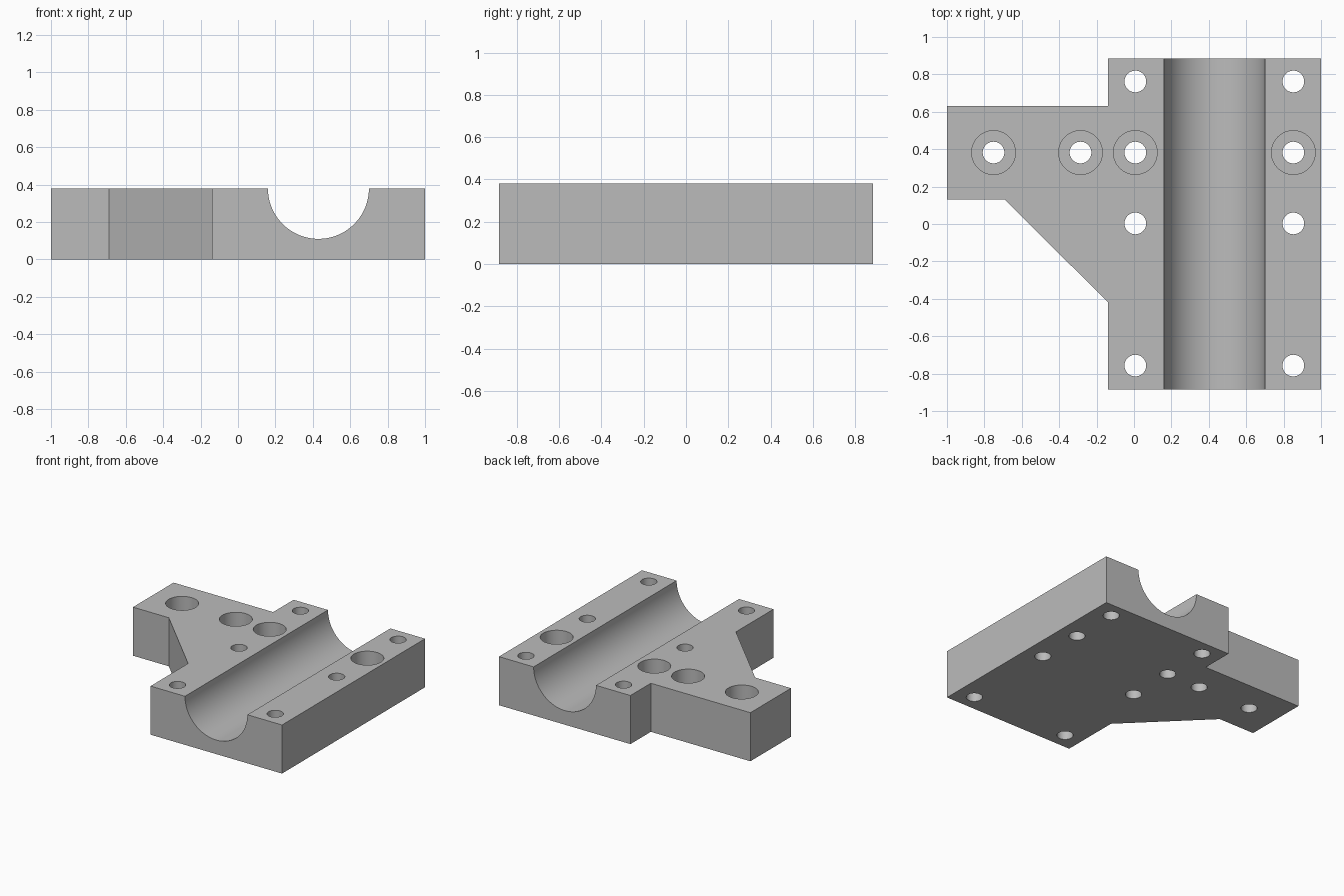
import bpy
import bmesh
from math import radians
from mathutils import Matrix

old = bpy.data.objects.get("Cube")
if old:
    bpy.data.objects.remove(old, do_unlink=True)

HEIGHT = 0.38
HALF_LENGTH = 0.884
HOLE_R = 0.058
BORE_R = 0.117
BORE_DEPTH = 0.11
GROOVE_R = 0.27
GROOVE_X = 0.43

grey = bpy.data.materials.new("plain grey")
grey.use_nodes = True
colour = (0.5, 0.5, 0.5, 1)
grey.diffuse_color = colour
grey.node_tree.nodes["Principled BSDF"].inputs["Base Color"].default_value = colour


def add_object(name, bm):
    mesh = bpy.data.meshes.new(name)
    bmesh.ops.recalc_face_normals(bm, faces=bm.faces)
    bm.to_mesh(mesh)
    bm.free()
    mesh.materials.append(grey)
    obj = bpy.data.objects.new(name, mesh)
    bpy.context.collection.objects.link(obj)
    return obj


def cylinder_cutter(name, radius, depth, matrix, sides=48):
    bm = bmesh.new()
    bmesh.ops.create_cone(bm, cap_ends=True, segments=sides, radius1=radius,
                          radius2=radius, depth=depth, matrix=matrix)
    cutter = add_object(name, bm)
    cutter.hide_render = True
    return cutter


# Plate outline with side arm and diagonal gusset
outline = [(-0.138, -HALF_LENGTH), (1, -HALF_LENGTH), (1, HALF_LENGTH),
           (-0.138, HALF_LENGTH), (-0.138, 0.632), (-1, 0.632),
           (-1, 0.13), (-0.69, 0.13), (-0.138, -0.42)]
bm = bmesh.new()
base = bm.faces.new([bm.verts.new((x, y, 0)) for x, y in outline])
top = bmesh.ops.extrude_face_region(bm, geom=[base])["geom"]
bmesh.ops.translate(bm, vec=(0, 0, HEIGHT),
                    verts=[v for v in top if isinstance(v, bmesh.types.BMVert)])
block = add_object("clamp_block", bm)

# Half-round groove along the block
cutters = [cylinder_cutter("groove_cutter", GROOVE_R, 3,
                           Matrix.Translation((GROOVE_X, 0, HEIGHT))
                           @ Matrix.Rotation(radians(90), 4, "X"), 128)]

# Through holes, with counterbores along one row
plain = [(x, y) for x in (0.007, 0.852) for y in (-0.757, 0.003, 0.762)]
bored = [(x, 0.382) for x in (-0.751, -0.286, 0.007, 0.852)]
for x, y in plain + bored:
    cutters.append(cylinder_cutter("hole_cutter", HOLE_R, 2,
                                   Matrix.Translation((x, y, 0))))
for x, y in bored:
    cutters.append(cylinder_cutter("counterbore_cutter", BORE_R, 2 * BORE_DEPTH,
                                   Matrix.Translation((x, y, HEIGHT))))

# Cut everything, then bake the result and drop the cutters
for cutter in cutters:
    mod = block.modifiers.new(cutter.name, "BOOLEAN")
    mod.operation = "DIFFERENCE"
    mod.solver = "EXACT"
    mod.object = cutter
bpy.context.view_layer.update()
result = bpy.data.meshes.new_from_object(
    block.evaluated_get(bpy.context.evaluated_depsgraph_get()))
block.modifiers.clear()
block.data = result
for cutter in cutters:
    bpy.data.objects.remove(cutter, do_unlink=True)
result.materials.clear()
result.materials.append(grey)
for poly in result.polygons:
    poly.material_index = 0

# Smooth walls, sharp edges
bpy.ops.object.select_all(action="DESELECT")
block.select_set(True)
bpy.context.view_layer.objects.active = block
bpy.ops.object.shade_smooth_by_angle(angle=radians(30))
